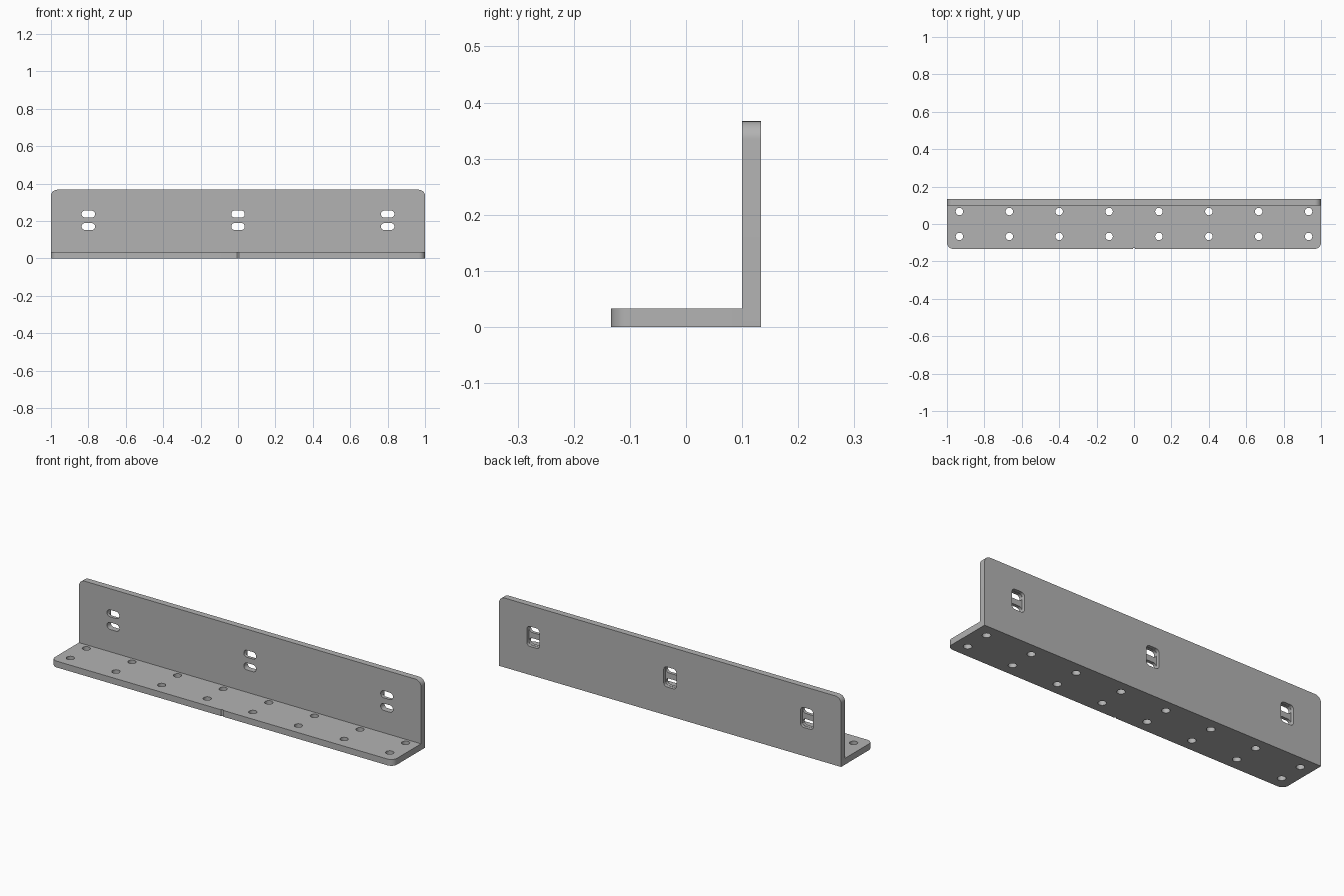
import bpy
import bmesh
from math import cos, sin, pi
from mathutils import Matrix

if "Cube" in bpy.data.objects:
    bpy.data.objects.remove(bpy.data.objects["Cube"], do_unlink=True)

T = 1 / 30           # plate thickness
HALF_DEPTH = 4 / 30
HEIGHT = 11 / 30

grey = bpy.data.materials.new("steel grey")
grey.use_nodes = True
colour = (0.45, 0.45, 0.45, 1)
grey.diffuse_color = colour
grey.node_tree.nodes["Principled BSDF"].inputs["Base Color"].default_value = colour

UPRIGHT = Matrix.Rotation(pi / 2, 4, "X")   # outline (x, y) -> (x, z), extrudes towards -y


def outline(cx, cy, w, h, radii, steps=10):
    """Rectangle with corner radii in order: +x+y, -x+y, -x-y, +x-y."""
    pts = []
    for i, (sx, sy) in enumerate(((1, 1), (-1, 1), (-1, -1), (1, -1))):
        r = radii[i]
        ox, oy = cx + sx * (w / 2 - r), cy + sy * (h / 2 - r)
        for k in range(steps + 1 if r else 1):
            a = (i + k / steps) * pi / 2
            pts.append((ox + r * cos(a), oy + r * sin(a)))
    return pts


def prism(bm, pts, low, high, matrix=None):
    """Extrude an outline from low to high, then turn it by the matrix."""
    face = bm.faces.new([bm.verts.new((x, y, low)) for x, y in pts])
    ext = bmesh.ops.extrude_face_region(bm, geom=[face])
    top = [g for g in ext["geom"] if isinstance(g, bmesh.types.BMVert)]
    bmesh.ops.translate(bm, verts=top, vec=(0, 0, high - low))
    if matrix:
        bmesh.ops.transform(bm, matrix=matrix, verts=list(face.verts) + top)


def make(name, bm):
    bmesh.ops.remove_doubles(bm, verts=bm.verts, dist=1e-5)
    bmesh.ops.recalc_face_normals(bm, faces=bm.faces)
    mesh = bpy.data.meshes.new(name)
    bm.to_mesh(mesh)
    bm.free()
    mesh.materials.append(grey)
    obj = bpy.data.objects.new(name, mesh)
    bpy.context.collection.objects.link(obj)
    return obj


def cut(target, bm):
    """Subtract the cutter from the target and remove the cutter."""
    cutter = make("cutter", bm)
    cutter.hide_render = True
    mod = target.modifiers.new("cut", "BOOLEAN")
    mod.operation = "DIFFERENCE"
    mod.solver = "EXACT"
    mod.object = cutter
    bpy.context.view_layer.objects.active = target
    bpy.ops.object.modifier_apply(modifier=mod.name)
    bpy.data.objects.remove(cutter, do_unlink=True)


# Horizontal flange, rounded at the front corners
bm = bmesh.new()
depth = 2 * HALF_DEPTH - T
prism(bm, outline(0, -T / 2, 2, depth, (0, 0, T, T)), 0, T)
base = make("base_flange", bm)

# Two rows of bolt holes and the small centre notch
bm = bmesh.new()
r = 0.02
for i in range(8):
    for y in (-HALF_DEPTH / 2, HALF_DEPTH / 2):
        prism(bm, outline((i - 3.5) * 8 / 30, y, 2 * r, 2 * r, [r] * 4, 6), -0.1, 0.1)
n = 0.006
prism(bm, outline(0, -HALF_DEPTH, 2 * n, 2 * n, [n] * 4, 4), -0.1, 0.1)
cut(base, bm)

# Upright flange, rounded at the top corners
bm = bmesh.new()
prism(bm, outline(0, HEIGHT / 2, 2, HEIGHT, (T, T, 0, 0)), -HALF_DEPTH, T - HALF_DEPTH, UPRIGHT)
upright = make("upright_flange", bm)

# Recessed pockets in the back, then paired slots through them
slot_w, slot_h, mid, gap = 0.072, 0.037, 0.2033, 0.0667
pockets, slots = bmesh.new(), bmesh.new()
for x in (-0.8, 0, 0.8):
    prism(pockets, outline(x, mid, slot_w + 0.002, gap + slot_h + 0.002, [slot_h / 2] * 4),
          -0.2, T / 2 - HALF_DEPTH, UPRIGHT)
    for z in (mid - gap / 2, mid + gap / 2):
        prism(slots, outline(x, z, slot_w, slot_h, [slot_h / 2] * 4), -0.2, 0, UPRIGHT)
cut(upright, pockets)
cut(upright, slots)

# Smooth the round walls, keep the edges sharp
for obj in (base, upright):
    bpy.ops.object.select_all(action="DESELECT")
    obj.select_set(True)
    bpy.context.view_layer.objects.active = obj
    bpy.ops.object.shade_smooth_by_angle(angle=pi / 6)
